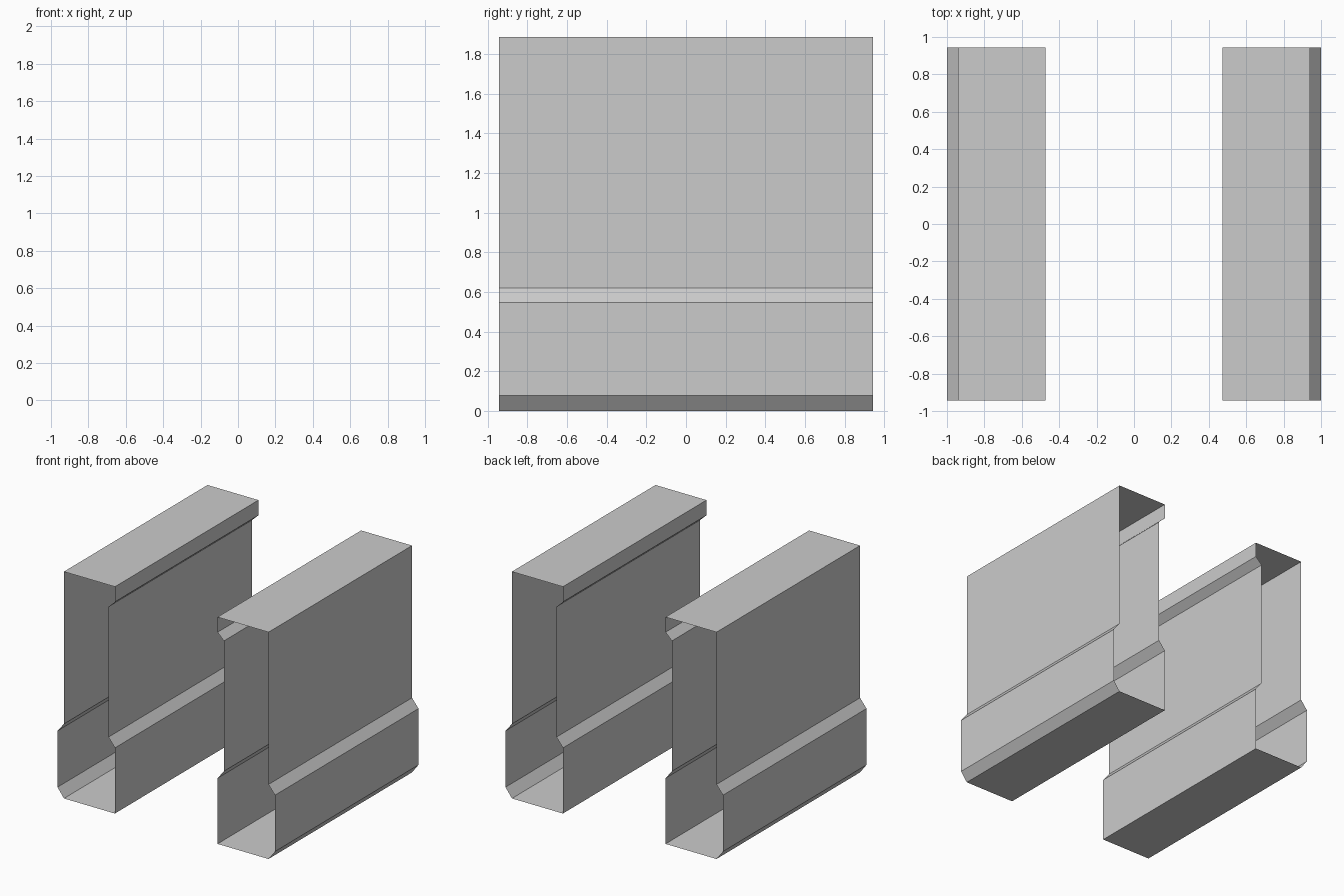
import bpy, bmesh

if "Cube" in bpy.data.objects:
    bpy.data.objects.remove(bpy.data.objects["Cube"])

HALF_LENGTH = 0.943

# Cross-section (x, z) of the right-hand channel, open at both ends
PROFILE = [
    (0.472, 0.0), (0.941, 0.0), (1.0, 0.078), (1.0, 0.546),
    (0.941, 0.62), (0.941, 1.886), (0.472, 1.886), (0.472, 1.76),
    (0.531, 1.704), (0.531, 0.62), (0.472, 0.546),
]


def wall_channel(name, side):
    """Extrude the thin-walled section along y; side mirrors it in x."""
    bm = bmesh.new()
    front, back = ([bm.verts.new((side * x, y, z)) for x, z in PROFILE]
                   for y in (-HALF_LENGTH, HALF_LENGTH))
    n = len(PROFILE)
    for i in range(n):
        j = (i + 1) % n
        quad = [front[i], front[j], back[j], back[i]]
        bm.faces.new(quad if side > 0 else quad[::-1])
    mesh = bpy.data.meshes.new(name)
    bm.to_mesh(mesh)
    bm.free()
    obj = bpy.data.objects.new(name, mesh)
    bpy.context.collection.objects.link(obj)
    return obj


# Two mirrored walls facing each other across the passage
wall_channel("right_wall", 1)
wall_channel("left_wall", -1)
